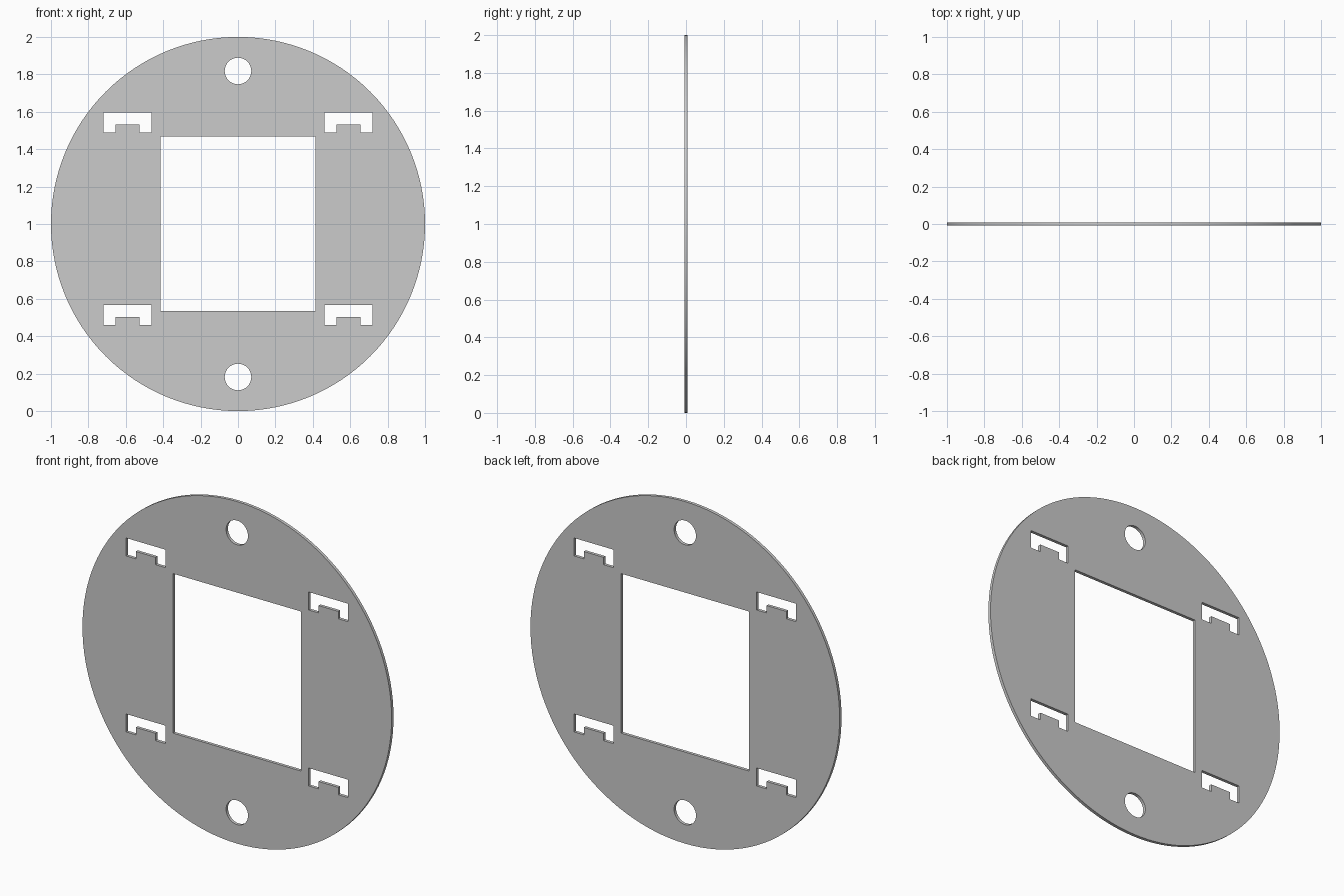
import bpy, bmesh
from math import sin, cos, tau, pi, radians

if "Cube" in bpy.data.objects:
    bpy.data.objects.remove(bpy.data.objects["Cube"])

THICK = 0.018
curve = bpy.data.curves.new("mounting_plate", 'CURVE')
curve.dimensions = '2D'
curve.fill_mode = 'BOTH'
curve.extrude = THICK / 2


def outline(points):
    s = curve.splines.new('POLY')
    s.points.add(len(points) - 1)
    for p, (x, z) in zip(s.points, points):
        p.co = (x, z, 0, 1)
    s.use_cyclic_u = True


def circle(cz, r, n):
    outline([(r * cos(tau * i / n), cz + r * sin(tau * i / n)) for i in range(n)])


# Round plate outline and the two screw holes
circle(1.0, 1.0, 128)
for cz in (0.182, 1.818):
    circle(cz, 0.071, 48)

# Central rectangular window
outline([(-0.414, 0.535), (0.414, 0.535), (0.414, 1.468), (-0.414, 1.468)])

# Four bracket-shaped slots, opening downwards
for cx in (-0.591, 0.591):
    for top in (0.566, 1.595):
        low, notch = top - 0.105, top - 0.062
        outline([(cx + x, z) for x, z in (
            (-0.128, low), (-0.064, low), (-0.064, notch), (0.064, notch),
            (0.064, low), (0.128, low), (0.128, top), (-0.128, top))])

# Stand the plate upright and turn it into a clean mesh
plate = bpy.data.objects.new("mounting_plate", curve)
bpy.context.collection.objects.link(plate)
plate.rotation_euler.x = pi / 2
plate.select_set(True)
bpy.context.view_layer.objects.active = plate
bpy.ops.object.convert(target='MESH')
bm = bmesh.new()
bm.from_mesh(plate.data)
bmesh.ops.remove_doubles(bm, verts=bm.verts, dist=1e-4)
bmesh.ops.recalc_face_normals(bm, faces=bm.faces)
bm.to_mesh(plate.data)
bm.free()
bpy.ops.object.transform_apply(location=False, rotation=True, scale=False)
bpy.ops.object.shade_smooth_by_angle(angle=radians(30))
